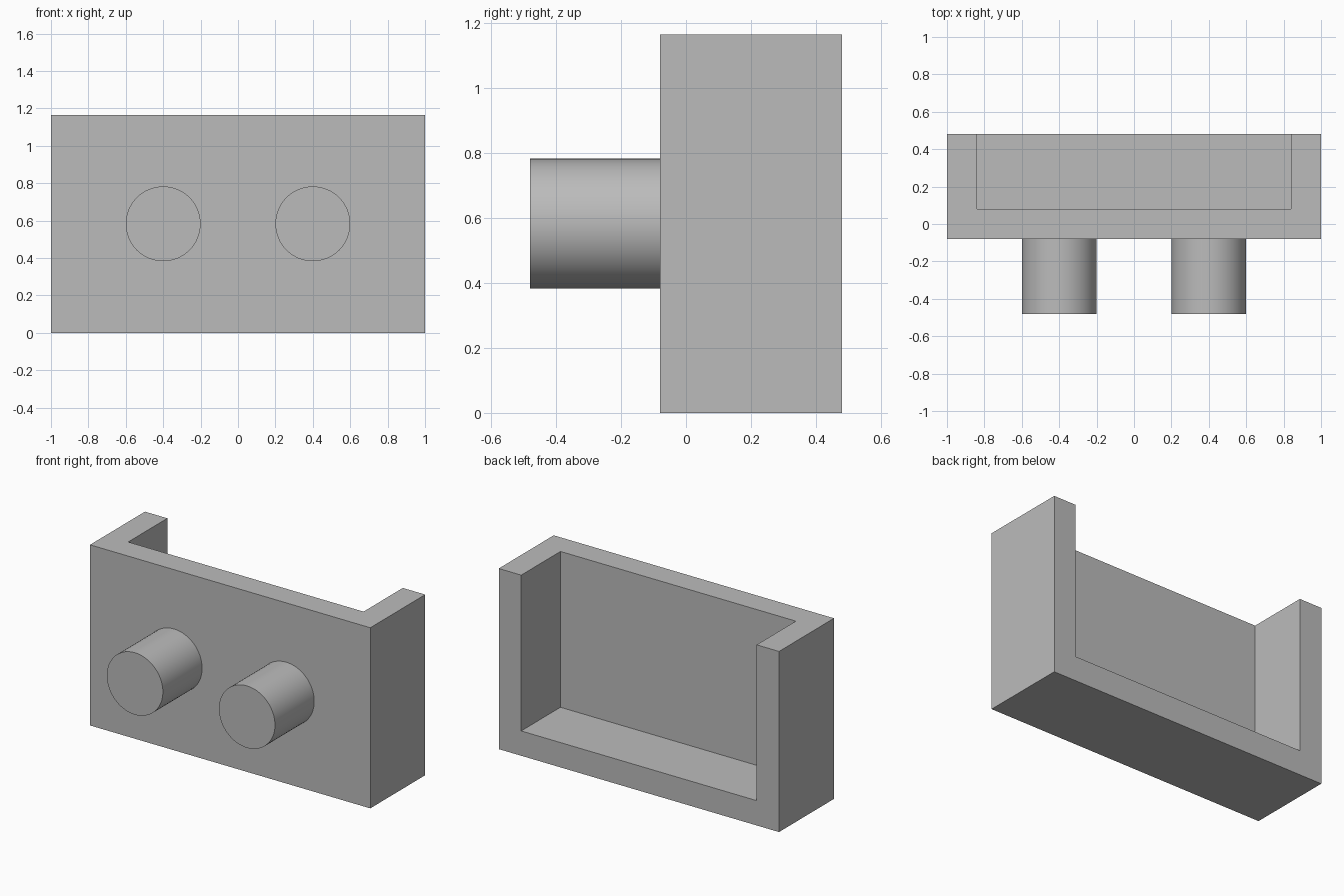
import bpy
from math import radians
from mathutils import Vector

cube = bpy.data.objects.get("Cube")
if cube:
    bpy.data.objects.remove(cube, do_unlink=True)

WIDTH, HEIGHT, WALL = 2.0, 1.165, 0.16
FRONT, BACK = -0.08, 0.48

grey = bpy.data.materials.new("plain grey")
grey.use_nodes = True
colour = (0.5, 0.5, 0.5, 1)
grey.diffuse_color = colour
grey.node_tree.nodes["Principled BSDF"].inputs["Base Color"].default_value = colour


def box(name, low, high):
    low, high = Vector(low), Vector(high)
    bpy.ops.mesh.primitive_cube_add(size=1, location=(low + high) / 2)
    obj = bpy.context.object
    obj.name = name
    obj.scale = high - low
    bpy.ops.object.transform_apply(location=False, rotation=False, scale=True)
    obj.data.materials.append(grey)
    return obj


# Cutter for the recess, open at the top and back
inner = WIDTH / 2 - WALL
cutter = box("recess_cutter", (-inner, FRONT + WALL, WALL), (inner, BACK + 1, HEIGHT + 1))

# Tray body: front panel, two side walls and a floor
body = box("tray_body", (-WIDTH / 2, FRONT, 0), (WIDTH / 2, BACK, HEIGHT))
cut = body.modifiers.new("recess", "BOOLEAN")
cut.operation = "DIFFERENCE"
cut.solver = "EXACT"
cut.object = cutter
bpy.ops.object.modifier_apply(modifier=cut.name)
bpy.data.objects.remove(cutter, do_unlink=True)

# Round pegs on the front panel
for name, x in (("right_peg", -0.4), ("left_peg", 0.4)):
    bpy.ops.mesh.primitive_cylinder_add(
        vertices=64, radius=0.2, depth=0.4,
        location=(x, FRONT - 0.2, HEIGHT / 2), rotation=(radians(90), 0, 0))
    peg = bpy.context.object
    peg.name = name
    peg.data.materials.append(grey)
    bpy.ops.object.shade_smooth_by_angle(angle=radians(30))
